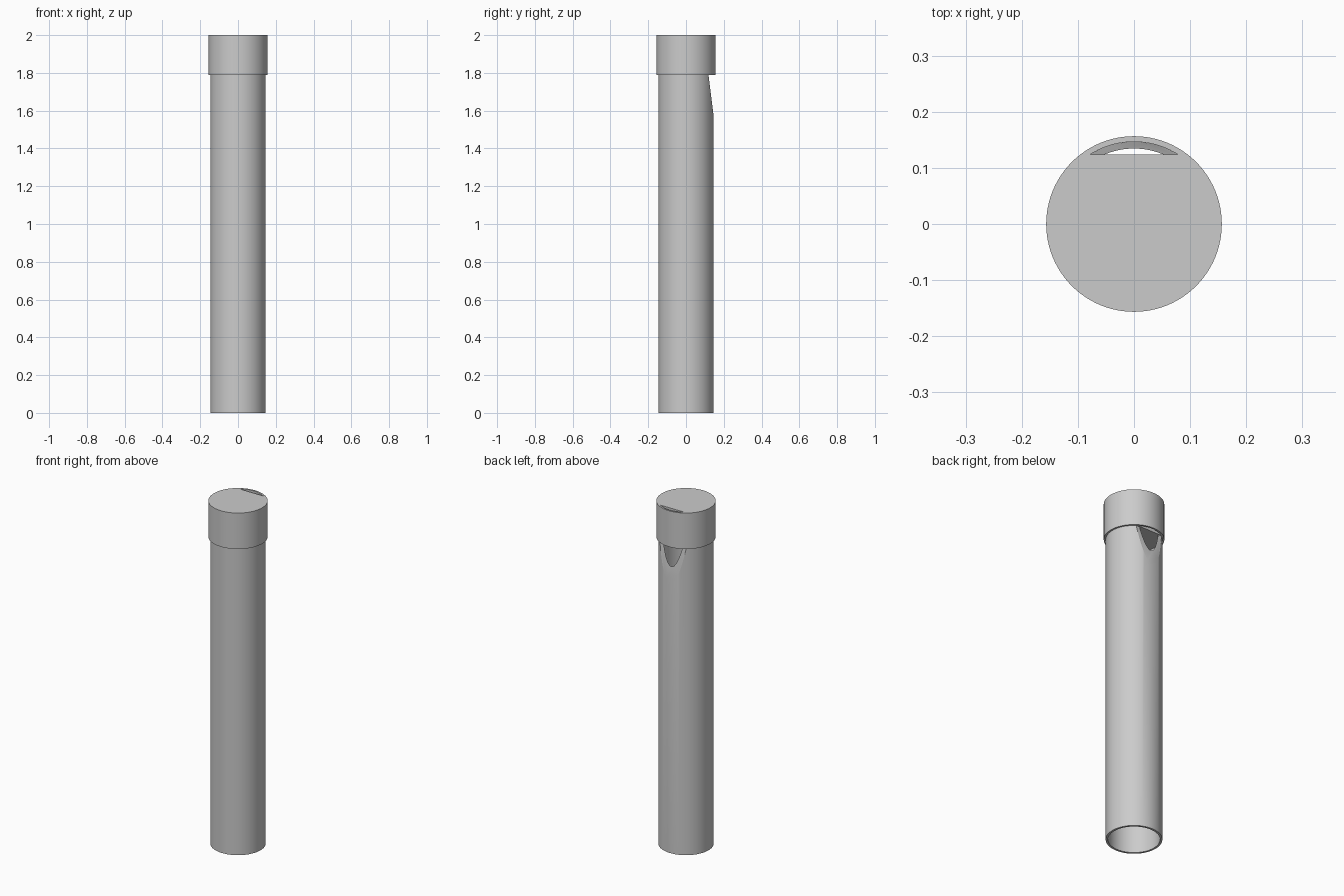
import bpy, bmesh, math

if "Cube" in bpy.data.objects:
    bpy.data.objects.remove(bpy.data.objects["Cube"])

OUTER, INNER, CAP = 0.1465, 0.1345, 0.1565   # radii
JOINT, TOP = 1.79, 2.0                       # heights
FLAT = 0.124                                 # flat side of the airway
SIDES = 96

grey = bpy.data.materials.new("plain_grey")
grey.use_nodes = True
grey.diffuse_color = (0.6, 0.6, 0.6, 1)
grey.node_tree.nodes["Principled BSDF"].inputs["Base Color"].default_value = (0.6, 0.6, 0.6, 1)


def circle(radius, z):
    return [(radius * math.cos(2 * math.pi * i / SIDES),
             radius * math.sin(2 * math.pi * i / SIDES), z) for i in range(SIDES)]


def prism(name, outline, offset):
    """Extrude a closed outline by an offset vector."""
    bm = bmesh.new()
    face = bm.faces.new([bm.verts.new(p) for p in outline])
    ext = bmesh.ops.extrude_face_region(bm, geom=[face])
    moved = [g for g in ext["geom"] if isinstance(g, bmesh.types.BMVert)]
    bmesh.ops.translate(bm, verts=moved, vec=offset)
    bmesh.ops.recalc_face_normals(bm, faces=bm.faces)
    mesh = bpy.data.meshes.new(name)
    bm.to_mesh(mesh)
    bm.free()
    mesh.materials.append(grey)
    obj = bpy.data.objects.new(name, mesh)
    bpy.context.collection.objects.link(obj)
    return obj


def cut(target, cutter):
    """Subtract the cutter, then throw it away."""
    cutter.hide_render = True
    mod = target.modifiers.new("cut", 'BOOLEAN')
    mod.operation, mod.solver, mod.object = 'DIFFERENCE', 'EXACT', cutter
    bpy.context.view_layer.objects.active = target
    bpy.ops.object.modifier_apply(modifier=mod.name)
    bpy.data.objects.remove(cutter)


# Hollow tube, open at the bottom
body = prism("tube_body", circle(OUTER, 0), (0, 0, JOINT))
cut(body, prism("bore", circle(INNER, -0.1), (0, 0, JOINT + 0.2)))

# Sloped mouth opening at the back, just under the cap
slope = (0.119 - OUTER) / (JOINT - 1.57)
ramp = [(-0.2, OUTER + slope * (z - 1.57), z) for z in (1.5, 1.9)]
cut(body, prism("mouth_cutter", ramp + [(-0.2, 0.3, 1.9), (-0.2, 0.3, 1.5)], (0.4, 0, 0)))

# Solid cap with an arched airway running down through it
cap = prism("mouthpiece_cap", circle(CAP, JOINT), (0, 0, TOP - JOINT))
half = math.acos(FLAT / OUTER)
arch = [(OUTER * math.sin(a), OUTER * math.cos(a), JOINT - 0.1)
        for a in (half * (i / 12 - 1) for i in range(25))]
cut(cap, prism("airway_cutter", arch, (0, 0, 0.5)))

# Smooth walls, sharp rims
for obj in (body, cap):
    bpy.ops.object.select_all(action='DESELECT')
    obj.select_set(True)
    bpy.context.view_layer.objects.active = obj
    bpy.ops.object.shade_smooth_by_angle(angle=math.radians(20))
